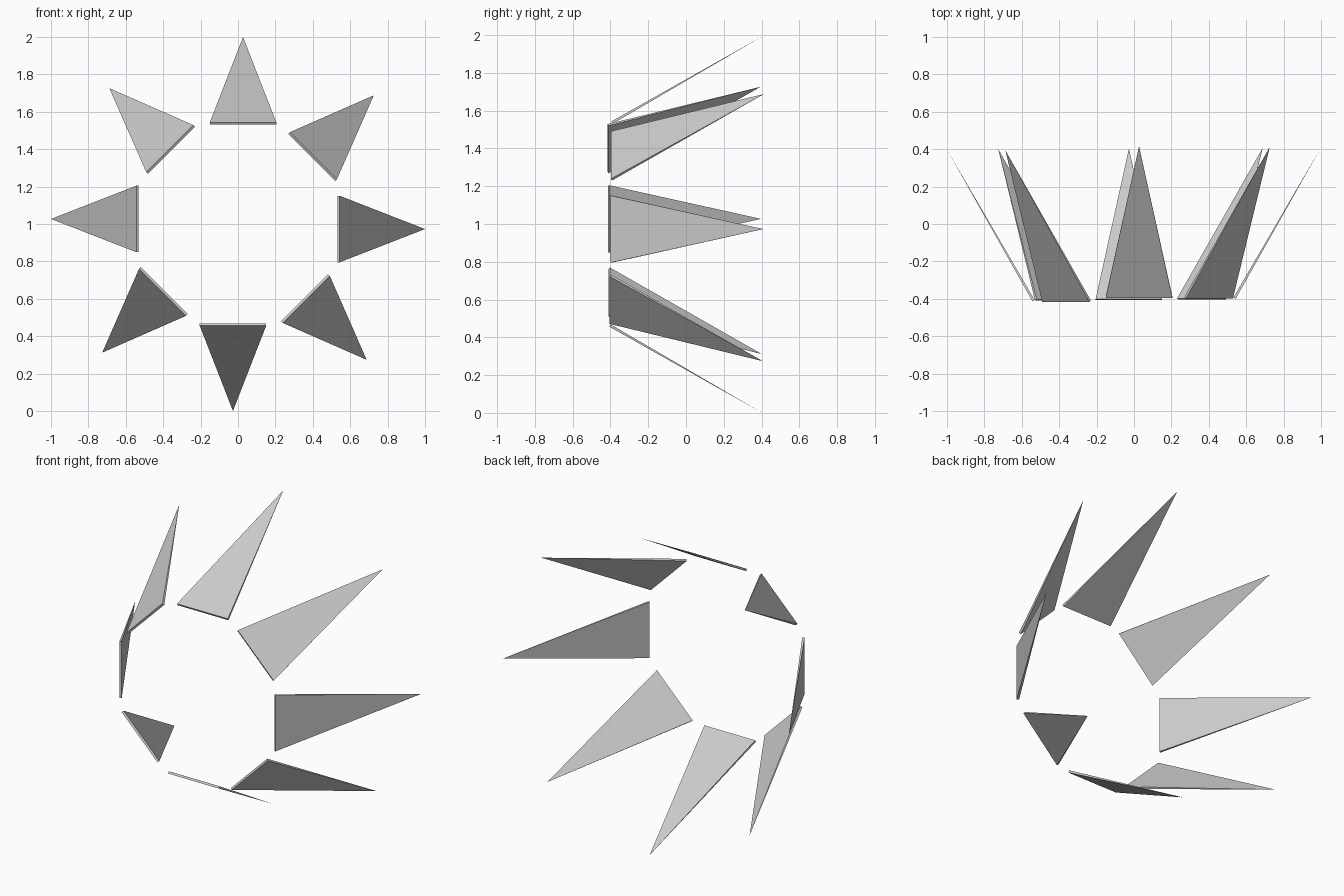
import bpy
import bmesh
from math import radians
from mathutils import Matrix, Vector

if "Cube" in bpy.data.objects:
    bpy.data.objects.remove(bpy.data.objects["Cube"])

COUNT = 8
HALF_W = 0.178      # half width of a spike's base
THICK = 0.014       # base thickness
OFFSET = 0.027      # sideways offset around the ring
BASE = Vector((OFFSET, -0.402, 0.537))
TIP = Vector((OFFSET, 0.405, 1.0))


def add_spike(name, angle, shift):
    # flat pyramid: thin rectangular base tapering to a point, flaring outward
    along = (TIP - BASE).normalized()
    side = Vector((1, 0, 0)) * HALF_W
    up = Vector((0, -along.z, along.y)) * THICK / 2
    bm = bmesh.new()
    base = [bm.verts.new(BASE + side * s + up * u)
            for s, u in ((-1, -1), (1, -1), (1, 1), (-1, 1))]
    tip = bm.verts.new(TIP)
    bm.faces.new(base)
    for i in range(4):
        bm.faces.new((base[i], base[(i + 1) % 4], tip))
    bmesh.ops.recalc_face_normals(bm, faces=bm.faces)
    # turn around the front-to-back axis, at ring centre height 1
    bm.transform(Matrix.Translation((0, shift, 1)) @ Matrix.Rotation(angle, 4, 'Y'))
    mesh = bpy.data.meshes.new(name)
    bm.to_mesh(mesh)
    bm.free()
    bpy.context.collection.objects.link(bpy.data.objects.new(name, mesh))


# ring of spikes with a very slight spiral
for k in range(COUNT):
    add_spike(f"spike_{k + 1}", radians(360 / COUNT * k), 0.0105 - 0.003 * k)
